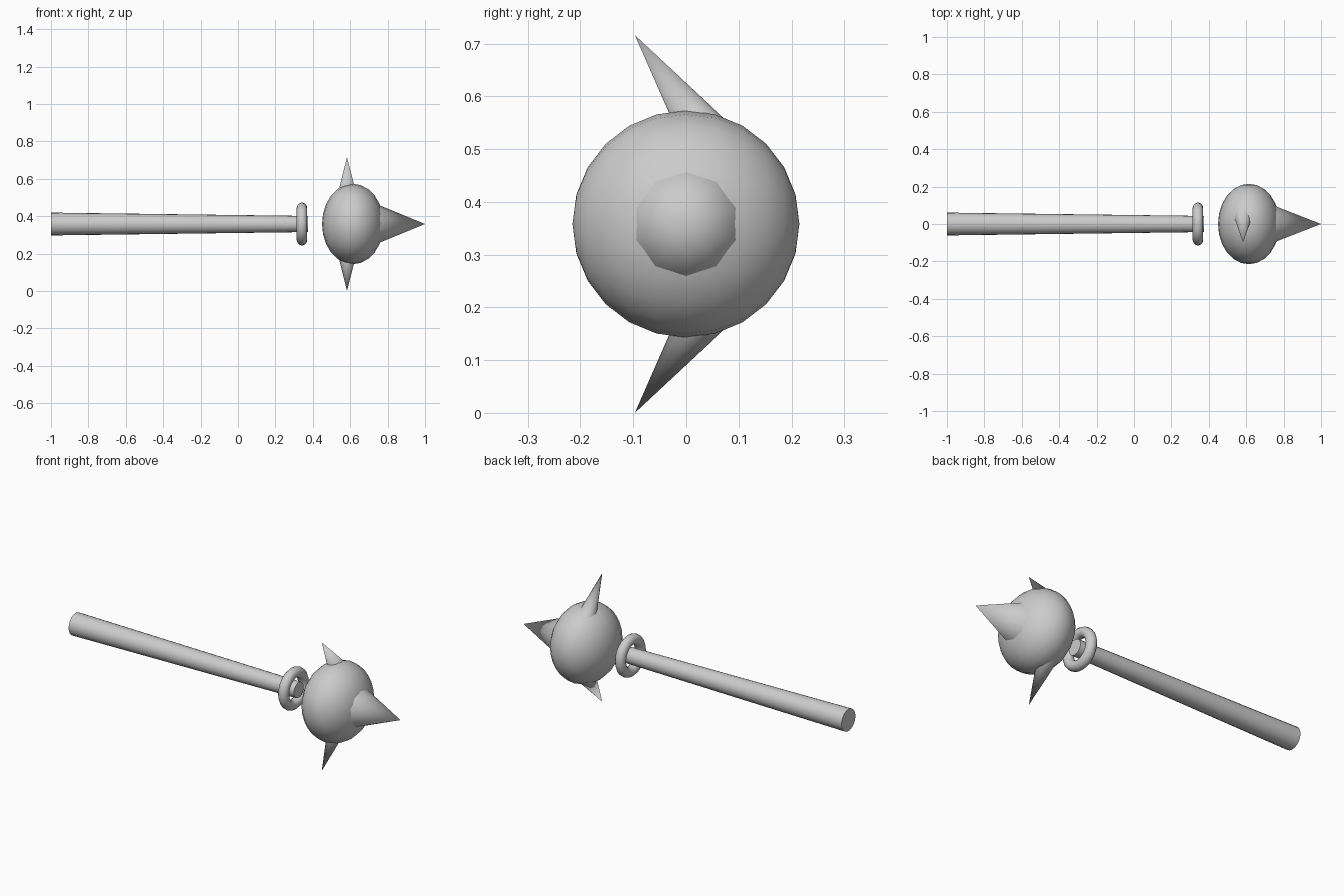
import bpy, math
from mathutils import Vector

if "Cube" in bpy.data.objects:
    bpy.data.objects.remove(bpy.data.objects["Cube"])

CZ = 0.358  # height of the weapon's long axis


def finish(name, angle=50):
    ob = bpy.context.object
    ob.name = name
    bpy.ops.object.shade_smooth_by_angle(angle=math.radians(angle))
    return ob


def cone(name, start, end, r1, r2, sides):
    """Tapered round part running from start to end."""
    a, b = Vector(start), Vector(end)
    rot = (b - a).to_track_quat('Z', 'Y').to_euler()
    bpy.ops.mesh.primitive_cone_add(vertices=sides, radius1=r1, radius2=r2,
                                    depth=(b - a).length,
                                    location=(a + b) / 2, rotation=rot)
    return finish(name)


# Tapered handle
cone("handle", (-1, 0, CZ), (0.374, 0, CZ), 0.061, 0.043, 20)

# Loose collar ring around the handle end
bpy.ops.mesh.primitive_torus_add(major_segments=24, minor_segments=12,
                                 major_radius=0.087, minor_radius=0.028,
                                 location=(0.342, 0, CZ),
                                 rotation=(0, math.pi / 2, 0))
finish("collar_ring")

# Flattened ball head, poles along y
bpy.ops.mesh.primitive_uv_sphere_add(segments=24, ring_count=12, radius=1,
                                     location=(0.614, 0, CZ),
                                     rotation=(math.pi / 2, 0, 0))
bpy.context.object.scale = (0.165, 0.215, 0.215)
bpy.ops.object.transform_apply(location=False, rotation=False, scale=True)
finish("head")

# Large end spike
cone("end_spike", (0.70, 0, CZ), (1, 0, CZ), 0.123, 0, 10)

# Slanted spikes, mirrored above and below
for name, s in (("upper_spike", 1), ("lower_spike", -1)):
    cone(name, (0.583, 0.066, CZ + s * 0.128), (0.583, -0.097, CZ + s * 0.358),
         0.058, 0, 12)
